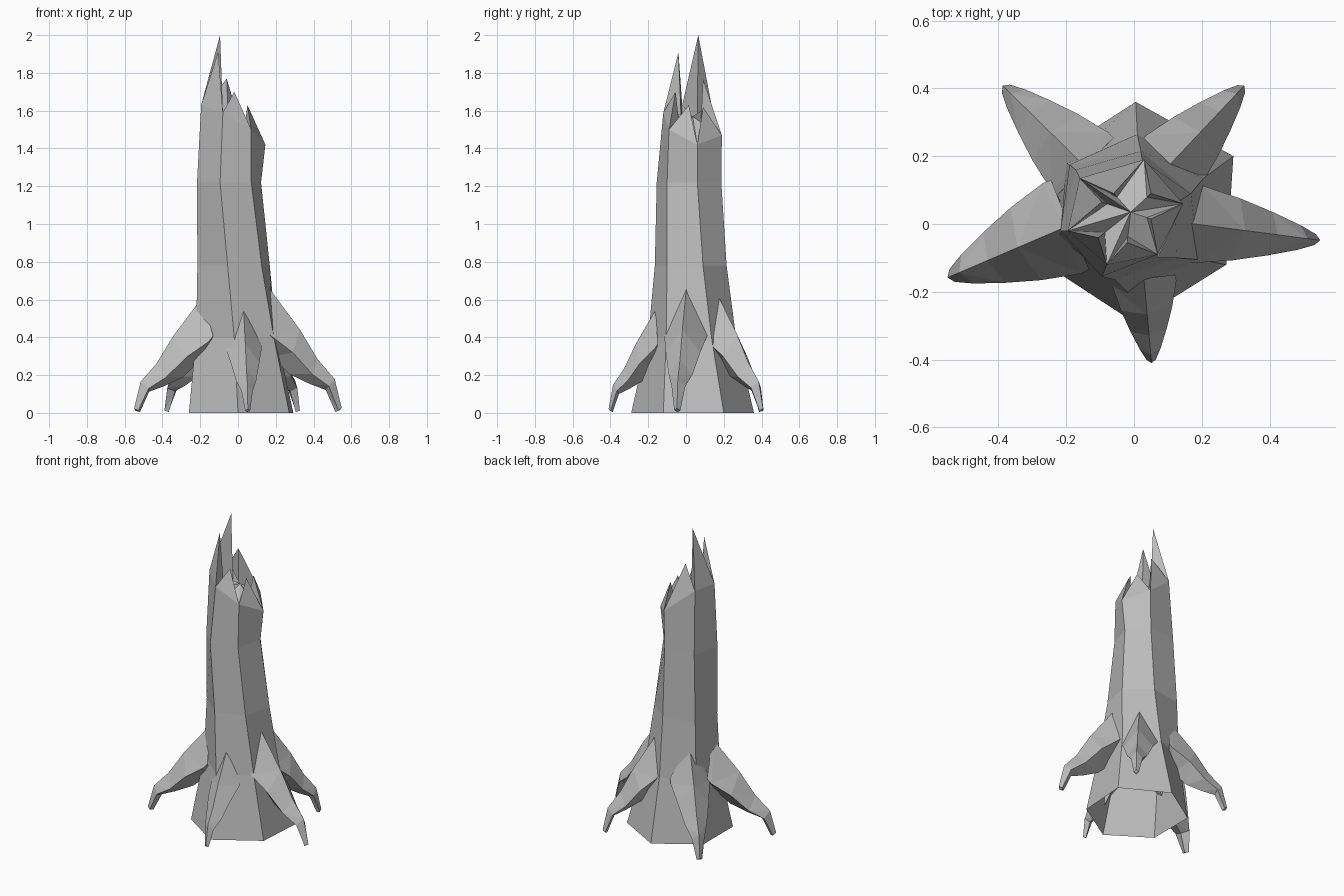
import bpy, bmesh
from mathutils import Vector

if "Cube" in bpy.data.objects:
    bpy.data.objects.remove(bpy.data.objects["Cube"])

wood = bpy.data.materials.new("grey wood")
wood.diffuse_color = (0.5, 0.5, 0.5, 1)
wood.use_nodes = True
wood.node_tree.nodes["Principled BSDF"].inputs["Base Color"].default_value = wood.diffuse_color


def finish(bm, name):
    bmesh.ops.recalc_face_normals(bm, faces=bm.faces)
    me = bpy.data.meshes.new(name)
    bm.to_mesh(me)
    bm.free()
    me.materials.append(wood)
    ob = bpy.data.objects.new(name, me)
    bpy.context.collection.objects.link(ob)


def bridge(bm, a, b):
    n = len(a)
    for i in range(n):
        j = (i + 1) % n
        bm.faces.new((a[i], a[j], b[j], b[i]))


# Trunk: six-sided rings, corners ordered right, back, back-left, left, front, front-right
RINGS = [
    (0.0, [(.293, .20), (.005, .36), (-.26, .19), (-.26, -.12), (0, -.29), (.272, -.12)]),
    (0.40, [(.205, .135), (.01, .265), (-.20, .18), (-.222, -.04), (-.02, -.20), (.19, -.105)]),
    (0.78, [(.168, .09), (.02, .215), (-.19, .175), (-.215, -.02), (-.055, -.165), (.125, -.10)]),
    (1.22, [(.122, .06), (.025, .187), (-.172, .16), (-.217, -.02), (-.095, -.155), (.07, -.10)]),
]
RIM = [(.145, .06, 1.42), (.03, .19, 1.47), (-.16, .135, 1.63),
       (-.195, -.02, 1.63), (-.08, -.12, 1.59), (.07, -.09, 1.50)]
# Splinter tips, one above each side of the rim
TIPS = [(.05, .09, 1.62), (-.06, .09, 1.77), (-.095, .065, 2.0),
        (-.105, -.04, 1.91), (-.02, -.055, 1.70), (.05, .015, 1.63)]

bm = bmesh.new()
rings = [[bm.verts.new((x, y, z)) for x, y in pts] for z, pts in RINGS]
rings.append([bm.verts.new(p) for p in RIM])
for a, b in zip(rings, rings[1:]):
    bridge(bm, a, b)          # the underside stays open
rim = rings[-1]
centre = Vector((-.01, .035, 1.57))
core = bm.verts.new(centre)
tips = [bm.verts.new(p) for p in TIPS]
# Star-shaped broken floor, with a notch behind each splinter
notches = []
for p in TIPS:
    q = Vector(p).lerp(centre, .2)
    q.z = 1.54
    notches.append(bm.verts.new(q))
for i in range(6):
    j = (i + 1) % 6
    bm.faces.new((rim[i], rim[j], tips[i]))
    bm.faces.new((rim[j], notches[i], tips[i]))
    bm.faces.new((notches[i], rim[i], tips[i]))
    bm.faces.new((core, rim[i], notches[i]))
    bm.faces.new((core, notches[i], rim[j]))
finish(bm, "trunk")

# Roots: diamond sections with a ridge, two sides and an underside
# each row: ridge (t, z), side (t, z), underside (t, z), half-width factor
SECTIONS = [
    ((-.04, 1.03), (-.05, .69), (-.05, .50), .99),
    ((0, 1.0), (.02, .64), (0, .46), 1.0),
    ((.40, .69), (.33, .50), (.25, .32), .80),
    ((.66, .44), (.60, .32), (.54, .24), .56),
    ((.90, .28), (.83, .22), (.77, .19), .32),
    ((1.0, .04), (.96, .02), (.91, .008), .14),
]


def root(name, start, tip, top, width):
    s, e = Vector((*start, 0)), Vector((*tip, 0))
    side = Vector((0, 0, 1)).cross(e - s).normalized()
    bm = bmesh.new()
    rows = []
    for ridge, flank, under, w in SECTIONS:
        row = []
        for (t, z), off in ((ridge, 0), (flank, w), (under, 0), (flank, -w)):
            p = s.lerp(e, t) + side * off * width
            p.z = z * top
            row.append(bm.verts.new(p))
        rows.append(row)
    for a, b in zip(rows, rows[1:]):
        bridge(bm, a, b)
    bm.faces.new(rows[-1])
    bmesh.ops.triangulate(bm, faces=bm.faces)
    finish(bm, name)


root("right_root", (.18, 0), (.549, -.048), .64, .115)
root("back_right_root", (.11, .18), (.325, .408), .60, .11)
root("back_left_root", (-.155, .18), (-.387, .408), .60, .12)
root("left_root", (-.205, -.01), (-.55, -.158), .59, .145)
root("front_root", (.03, -.17), (.052, -.41), .53, .095)
